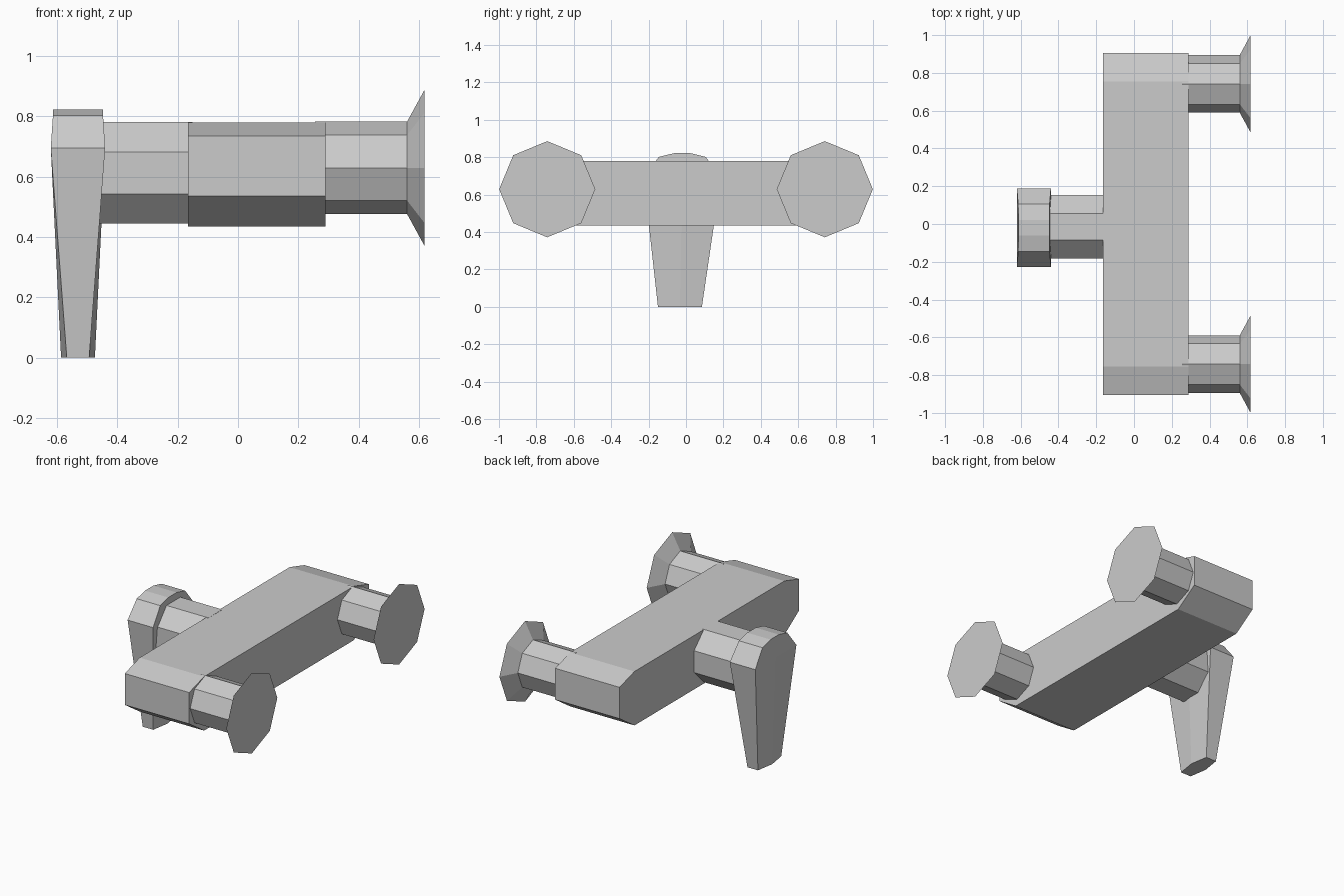
import bpy, bmesh
from math import pi, cos, sin

if "Cube" in bpy.data.objects:
    bpy.data.objects.remove(bpy.data.objects["Cube"])


def loft(name, rings):
    """Skin a list of equal-length point rings and cap both ends."""
    bm = bmesh.new()
    rows = [[bm.verts.new(p) for p in ring] for ring in rings]
    n = len(rows[0])
    for a, b in zip(rows, rows[1:]):
        for i in range(n):
            j = (i + 1) % n
            bm.faces.new((a[i], a[j], b[j], b[i]))
    bm.faces.new(rows[0])
    bm.faces.new(rows[-1])
    bmesh.ops.recalc_face_normals(bm, faces=bm.faces)
    mesh = bpy.data.meshes.new(name)
    bm.to_mesh(mesh)
    bm.free()
    obj = bpy.data.objects.new(name, mesh)
    bpy.context.collection.objects.link(obj)
    return obj


def octagon(x, y, z, r, turn=0.0):
    return [(x, y + r * cos(turn + i * pi / 4), z + r * sin(turn + i * pi / 4))
            for i in range(8)]


def lever_ring(z, y0, y1, end, mid, cx=-0.53):
    """Six-sided ring: narrow ends in y, wider in the middle."""
    ym = (y0 + y1) / 2
    return [(cx - end, y0, z), (cx + end, y0, z), (cx + mid, ym, z),
            (cx + end, y1, z), (cx - end, y1, z), (cx - mid, ym, z)]


# Main bar with chamfered ends
profile = [(-0.905, 0.535), (-0.755, 0.435), (0.755, 0.435), (0.905, 0.535),
           (0.905, 0.735), (0.755, 0.779), (-0.755, 0.779), (-0.905, 0.735)]
loft("mixer_body", [[(x, y, z) for y, z in profile] for x in (-0.165, 0.289)])

# Wall connectors with flared flanges
for side, y in (("left", -0.742), ("right", 0.742)):
    loft("wall_connector_" + side,
         [octagon(x, y, 0.629, r) for x, r in
          ((0.255, 0.153), (0.56, 0.153), (0.617, 0.257))])

# Cartridge stem between bar and lever
loft("stem", [octagon(x, -0.014, 0.612, 0.182, pi / 8) for x in (-0.46, -0.15)])

# Tapered lever with a rounded top
loft("lever", [lever_ring(0.0, -0.15, 0.085, 0.037, 0.056),
               lever_ring(0.695, -0.227, 0.187, 0.09, 0.09),
               lever_ring(0.802, -0.145, 0.105, 0.083, 0.083),
               lever_ring(0.822, -0.062, 0.022, 0.082, 0.082)])
